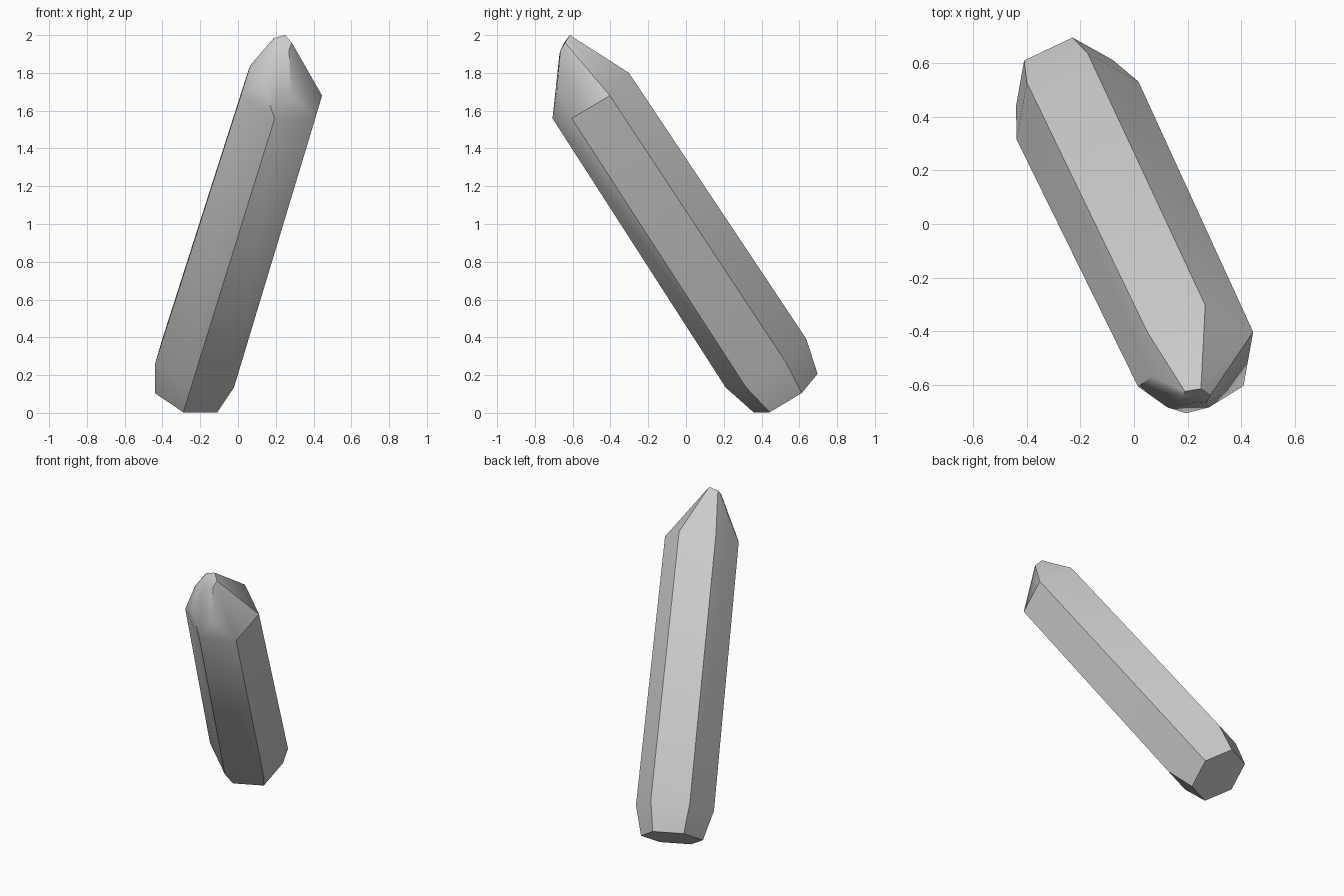
import bpy, bmesh
from math import cos, sin, pi, radians
from mathutils import Vector

cube = bpy.data.objects.get("Cube")
if cube:
    bpy.data.objects.remove(cube, do_unlink=True)

# One plain mineral grey
grey = bpy.data.materials.new("crystal grey")
grey.use_nodes = True
colour = (0.6, 0.6, 0.6, 1)
grey.diffuse_color = colour
bsdf = next(n for n in grey.node_tree.nodes if n.type == 'BSDF_PRINCIPLED')
bsdf.inputs["Base Color"].default_value = colour

# Leaning axis of the crystal, with a level side direction across it
base, shoulder = Vector((-0.26, 0.527, 0.105)), Vector((0.23, -0.505, 1.68))
axis = (shoulder - base).normalized()
across = Vector((-axis.y, axis.x, 0)).normalized()
up = axis.cross(across)


def hexagon(centre, radius):
    """Six corners of a ring square to the axis."""
    return [centre + radius * (cos(i * pi / 3) * across + sin(i * pi / 3) * up)
            for i in range(6)]


# Base facet, lower bevel and upper shoulder rings
points = hexagon(base, 0.2)
points += hexagon(base + axis * 0.195, 0.252)
points += hexagon(shoulder, 0.238)

# Off-centre broken tip: small end facet, then the chipped corners below it
points += [Vector(p) for p in (
    (0.25, -0.615, 2.0), (0.19, -0.625, 1.985), (0.18, -0.645, 1.96),
    (0.20, -0.67, 1.9), (0.27, -0.665, 1.92), (0.285, -0.64, 1.96),
    (0.065, -0.57, 1.84), (0.125, -0.685, 1.75), (0.28, -0.685, 1.69))]

# Wrap the facets around the corners
bm = bmesh.new()
for p in points:
    bm.verts.new(p)
hull = bmesh.ops.convex_hull(bm, input=bm.verts[:])
loose = [v for v in bm.verts if not v.link_faces]
bmesh.ops.delete(bm, geom=loose, context='VERTS')
bmesh.ops.dissolve_limit(bm, angle_limit=radians(1), verts=bm.verts[:], edges=bm.edges[:])
bmesh.ops.recalc_face_normals(bm, faces=bm.faces[:])

mesh = bpy.data.meshes.new("crystal")
bm.to_mesh(mesh)
bm.free()
mesh.materials.append(grey)
crystal = bpy.data.objects.new("crystal", mesh)
bpy.context.collection.objects.link(crystal)

# Soft chips on the tip, crisp long edges
bpy.ops.object.select_all(action='DESELECT')
crystal.select_set(True)
bpy.context.view_layer.objects.active = crystal
bpy.ops.object.shade_smooth_by_angle(angle=radians(30))
